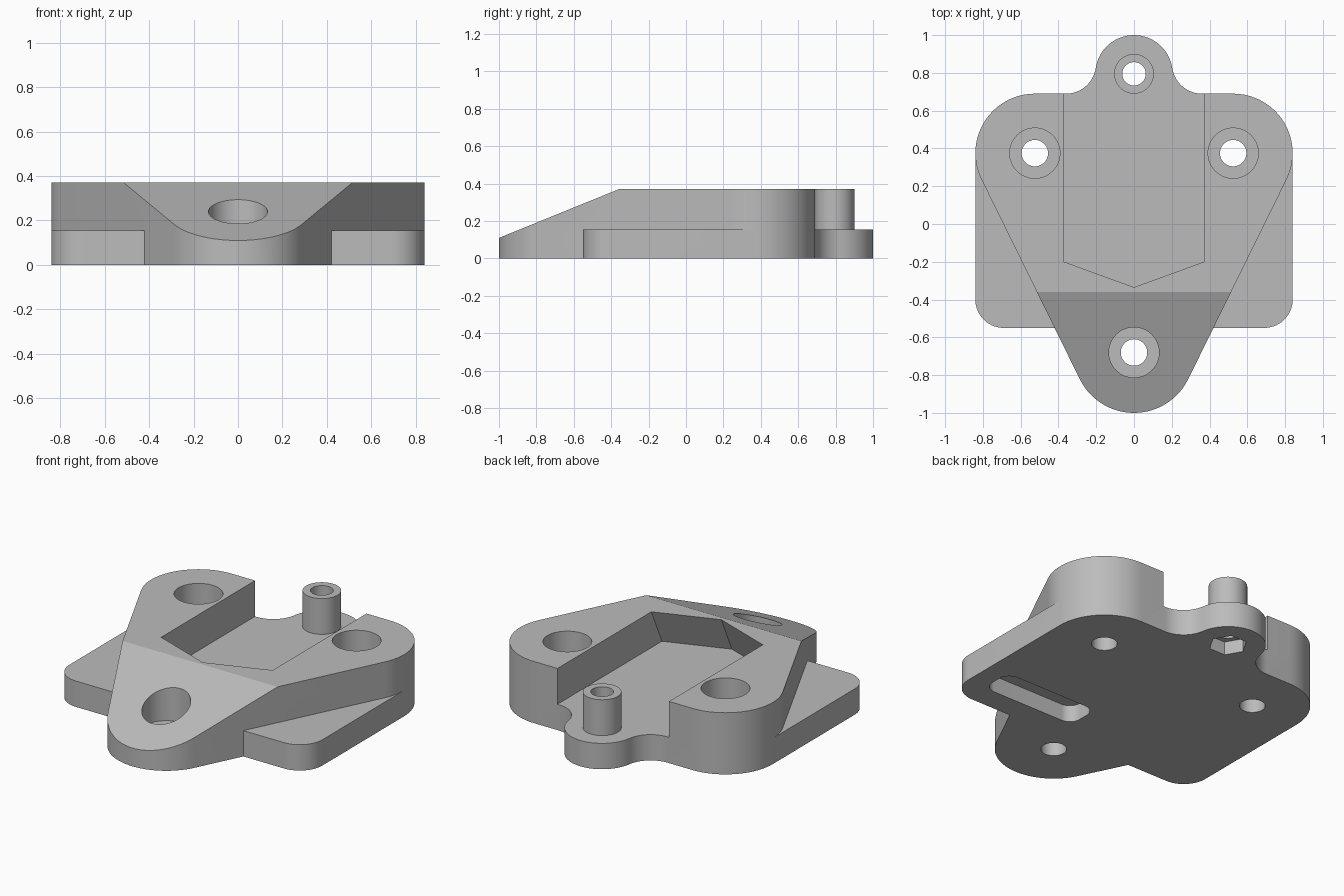
import bpy
import bmesh
from math import radians, sin, cos

cube = bpy.data.objects.get("Cube")
if cube:
    bpy.data.objects.remove(cube, do_unlink=True)

grey = bpy.data.materials.new("plain grey")
grey.use_nodes = True
grey.diffuse_color = (0.5, 0.5, 0.5, 1)
grey.node_tree.nodes["Principled BSDF"].inputs["Base Color"].default_value = (0.5, 0.5, 0.5, 1)

PLATE_TOP, BODY_TOP = 0.155, 0.37
SIDE_X, SIDE_Y, NOSE_Y, TAB_Y = 0.525, 0.375, -0.68, 0.795


def arc(cx, cy, r, a0, a1):
    """Points along an arc, angles in degrees."""
    n = max(3, round(abs(a1 - a0) / 5))
    angles = [radians(a0 + (a1 - a0) * i / n) for i in range(n + 1)]
    return [(cx + r * cos(a), cy + r * sin(a)) for a in angles]


def circle(cx, cy, r, n=64, turn=0):
    angles = [radians(turn + 360 * i / n) for i in range(n)]
    return [(cx + r * cos(a), cy + r * sin(a)) for a in angles]


def mirrored(half):
    """Close a right-hand outline with its mirror image in x."""
    return half + [(-x, y) for x, y in reversed(half) if x > 1e-5]


def solid(name, ring_a, ring_b):
    """Closed solid between two matching rings of 3D points."""
    bm = bmesh.new()
    a = [bm.verts.new(p) for p in ring_a]
    b = [bm.verts.new(p) for p in ring_b]
    bm.faces.new(list(reversed(a)))
    bm.faces.new(b)
    for i in range(len(a)):
        j = (i + 1) % len(a)
        bm.faces.new((a[i], a[j], b[j], b[i]))
    bmesh.ops.remove_doubles(bm, verts=bm.verts[:], dist=1e-5)
    bmesh.ops.recalc_face_normals(bm, faces=bm.faces[:])
    mesh = bpy.data.meshes.new(name)
    bm.to_mesh(mesh)
    bm.free()
    mesh.materials.append(grey)
    ob = bpy.data.objects.new(name, mesh)
    bpy.context.collection.objects.link(ob)
    return ob


def prism(name, outline, z0, z1):
    return solid(name, [(x, y, z0) for x, y in outline], [(x, y, z1) for x, y in outline])


def select(ob):
    bpy.ops.object.select_all(action='DESELECT')
    ob.select_set(True)
    bpy.context.view_layer.objects.active = ob


def combine(ob, other, operation='DIFFERENCE'):
    """Apply a boolean and discard the helper."""
    select(ob)
    mod = ob.modifiers.new("boolean", 'BOOLEAN')
    mod.operation, mod.solver, mod.object = operation, 'EXACT', other
    bpy.ops.object.modifier_apply(modifier=mod.name)
    bpy.data.objects.remove(other, do_unlink=True)


# Triangular body: nose and two side lobes
edge = -26.6
lobe_back = arc(SIDE_X, SIDE_Y, 0.315, 0, 90)
body = prism("mount_body", mirrored(
    arc(0, NOSE_Y, 0.32, -90, edge) + arc(SIDE_X, SIDE_Y, 0.315, edge, 0)[:-1] + lobe_back),
    0, BODY_TOP)

# Sloped nose
wedge = [(-0.3, 0.394), (-1.1, 0.069), (-1.1, 0.6), (-0.3, 0.6)]
combine(body, solid("nose_slope_cutter", [(-1, y, z) for y, z in wedge],
                    [(1, y, z) for y, z in wedge]))

# Base plate with rounded back tab
plate = prism("base_plate", mirrored(
    arc(0.69, -0.4, 0.15, -90, 0) + lobe_back
    + arc(0.36, 0.849, 0.159, -90, -171.5) + arc(0, TAB_Y, 0.205, 8.5, 90)[1:]),
    0, PLATE_TOP)
combine(body, plate, 'UNION')


# Open recess with a pointed, undercut front wall
def recess_ring(z):
    y = -0.2 - (BODY_TOP - z) * 0.465
    return [(0.37, 1.2, z), (-0.37, 1.2, z), (-0.37, y, z), (0, y - 0.135, z), (0.37, y, z)]


combine(body, solid("recess_cutter", recess_ring(PLATE_TOP), recess_ring(0.42)))

# Counterbored screw holes
for x, y in ((SIDE_X, SIDE_Y), (-SIDE_X, SIDE_Y), (0, NOSE_Y)):
    combine(body, prism("counterbore_cutter", circle(x, y, 0.133), 0.09, 0.6))
    combine(body, prism("screw_hole_cutter", circle(x, y, 0.07, 48), -0.1, 0.2))

# Tab hole and hexagonal nut pocket underneath
combine(body, prism("tab_hole_cutter", circle(0, TAB_Y, 0.062, 48), -0.1, 0.3))
combine(body, prism("nut_pocket_cutter", circle(0, TAB_Y, 0.105, 6), -0.1, 0.08))

# Rounded slot in the underside
slot = (arc(0.65, -0.34, 0.07, -90, 0) + arc(0.65, -0.28, 0.07, 0, 90)
        + arc(0.17, -0.28, 0.07, 90, 180) + arc(0.17, -0.34, 0.07, 180, 270))
combine(body, prism("slot_cutter", slot, -0.1, 0.1))

# Hollow post on the tab
post = prism("hollow_post", circle(0, TAB_Y, 0.105, 48), PLATE_TOP, BODY_TOP)
combine(post, prism("post_hole_cutter", circle(0, TAB_Y, 0.062, 48), 0, 0.6))

for ob in (body, post):
    select(ob)
    bpy.ops.object.shade_smooth_by_angle(angle=radians(20))
